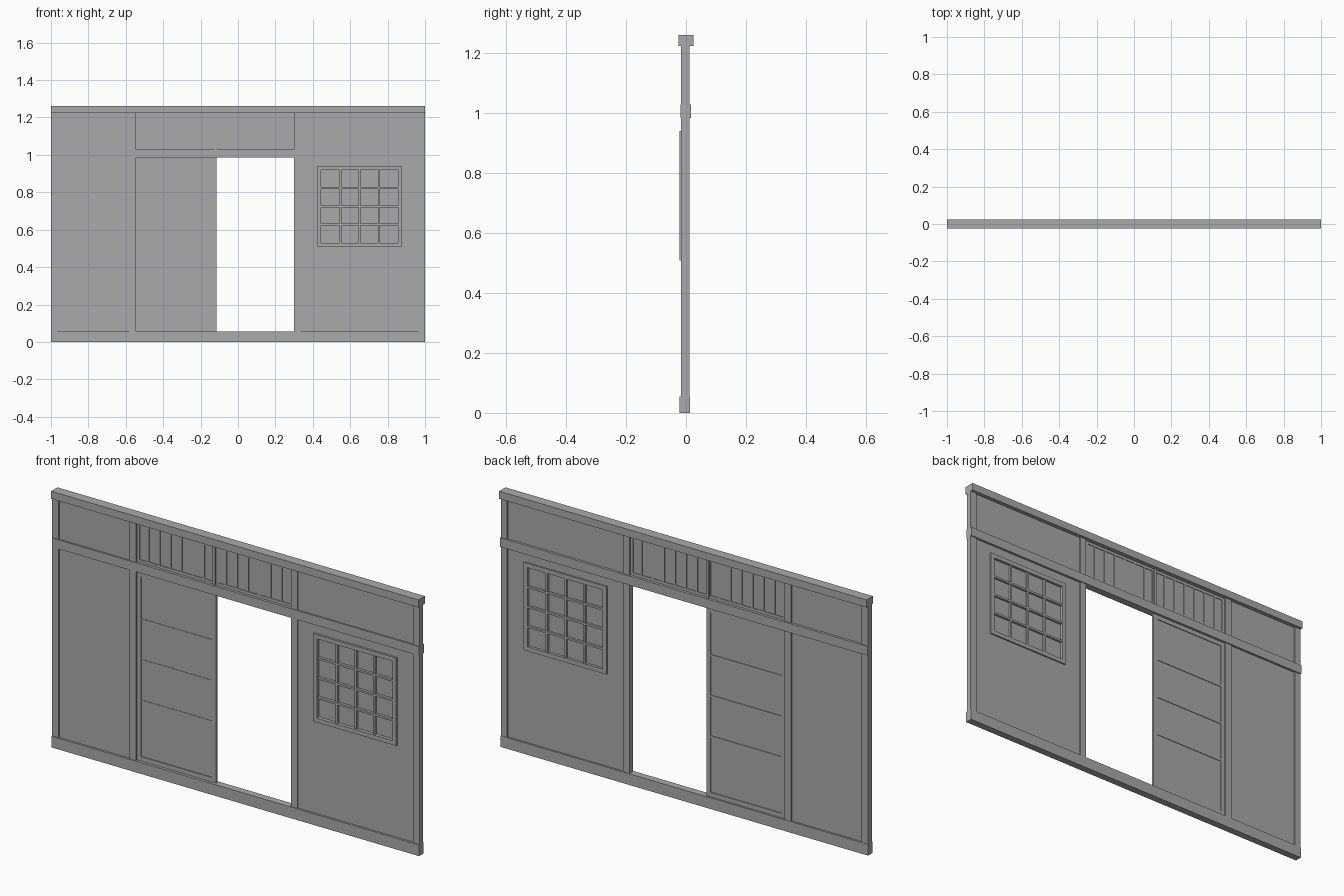
import bpy

if "Cube" in bpy.data.objects:
    bpy.data.objects.remove(bpy.data.objects["Cube"], do_unlink=True)

GREY = (0.4, 0.4, 0.4, 1)
mat = bpy.data.materials.new("plain grey")
mat.use_nodes = True
mat.diffuse_color = GREY
mat.node_tree.nodes["Principled BSDF"].inputs["Base Color"].default_value = GREY


def box(name, x, y, z):
    """Box spanning the given (low, high) ranges."""
    spans = (x, y, z)
    bpy.ops.mesh.primitive_cube_add(size=1, location=[(a + b) / 2 for a, b in spans])
    ob = bpy.context.object
    ob.name = name
    ob.scale = [b - a for a, b in spans]
    bpy.ops.object.transform_apply(location=False, rotation=False, scale=True)
    ob.data.materials.append(mat)
    return ob


def frame(name, x, y, z, w):
    """Four bars running inside a rectangle, w wide."""
    box(name + "_bottom", x, y, (z[0], z[0] + w))
    box(name + "_top", x, y, (z[1] - w, z[1]))
    inner = (z[0] + w, z[1] - w)
    box(name + "_side_right", (x[0], x[0] + w), y, inner)
    box(name + "_side_left", (x[1] - w, x[1]), y, inner)


def between(span, count):
    """Evenly spaced positions dividing a span into count parts."""
    return [span[0] + (span[1] - span[0]) * i / count for i in range(1, count)]


FULL = (-1, 1)
BASE, RAIL, TOP = 0.055, (0.985, 1.03), 1.225
DOOR_L, DOOR_R, POST = 0.30, -0.545, 0.035
WALL_Y = (-0.011, 0.005)

# Horizontal timbers
box("base_beam", FULL, (-0.021, 0.014), (0, BASE))
box("middle_rail", FULL, (-0.019, 0.017), RAIL)
box("top_beam", FULL, (-0.025, 0.025), (TOP, 1.262))

# Posts
for name, x in (("end_post_right", -1), ("door_post_right", DOOR_R - POST),
                ("door_post_left", DOOR_L), ("end_post_left", 1 - POST)):
    box(name, (x, x + POST), (-0.016, 0.012), (BASE, TOP))

# Plaster walls, the left one built around the window opening
WX, WZ = (0.445, 0.855), (0.53, 0.92)
left_wall = (DOOR_L + POST, 1 - POST)
box("wall_right", (-1 + POST, DOOR_R - POST), WALL_Y, (BASE, TOP))
box("wall_below_window", left_wall, WALL_Y, (BASE, WZ[0]))
box("wall_above_window", left_wall, WALL_Y, (WZ[1], TOP))
box("wall_window_inner", (left_wall[0], WX[0]), WALL_Y, WZ)
box("wall_window_outer", (WX[1], left_wall[1]), WALL_Y, WZ)

# Window with paper pane and lattice
T = 0.021
frame("window_frame", (WX[0] - T, WX[1] + T), (-0.021, 0.012),
      (WZ[0] - T, WZ[1] + T), T)
box("window_pane", WX, (-0.004, -0.001), WZ)
for x in between(WX, 4):
    box("window_upright", (x - 0.005, x + 0.005), (-0.016, 0.009), WZ)
for z in between(WZ, 4):
    box("window_crossbar", WX, (-0.017, 0.010), (z - 0.005, z + 0.005))

# Sliding door
DX, DZ = (DOOR_R, -0.115), (BASE, RAIL[0])
box("door_panel", DX, (-0.003, 0.001), DZ)
frame("door_frame", DX, (-0.007, 0.005), DZ, 0.022)
for z in (0.35, 0.55, 0.75):
    box("door_crossbar", DX, (-0.005, 0.004), (z - 0.005, z + 0.005))

# Transom: two framed panels with thin upright slats
mid = (DOOR_L + DOOR_R) / 2
TZ = (RAIL[1], TOP)
box("transom_divider", (mid - 0.007, mid + 0.007), (-0.014, 0.010), TZ)
for side, x in (("right", (DOOR_R, mid)), ("left", (mid, DOOR_L))):
    box("transom_panel_" + side, x, (-0.003, 0.001), TZ)
    frame("transom_frame_" + side, x, (-0.006, 0.004), TZ, 0.014)
    for sx in between(x, 7):
        box("transom_slat_" + side, (sx - 0.004, sx + 0.004), (-0.006, 0.004), TZ)
